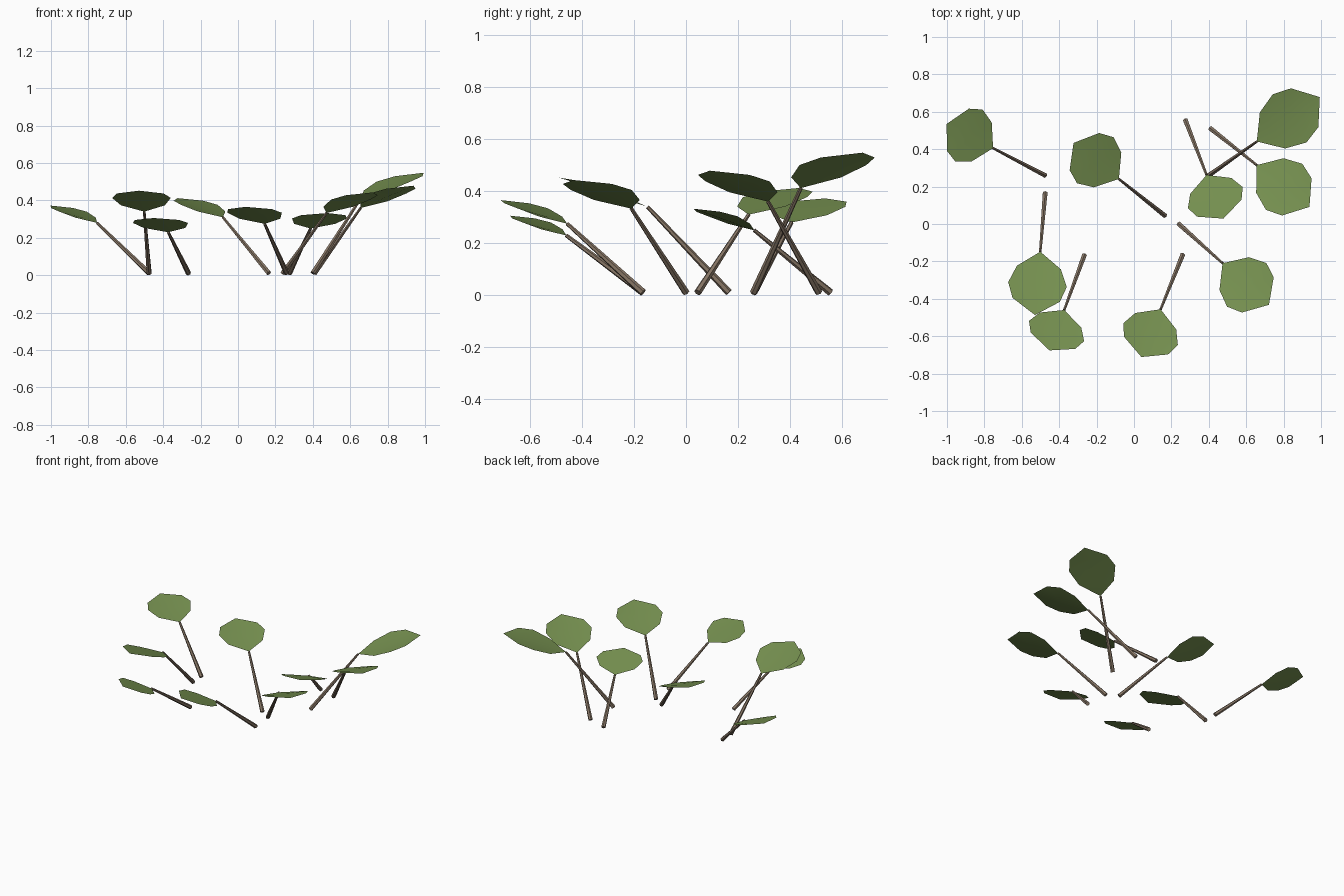
import bpy
import bmesh
from math import radians
from mathutils import Vector

cube = bpy.data.objects.get("Cube")
if cube:
    bpy.data.objects.remove(cube)


def make_material(name, color):
    mat = bpy.data.materials.new(name)
    mat.use_nodes = True
    mat.diffuse_color = color
    shader = mat.node_tree.nodes["Principled BSDF"]
    shader.inputs["Base Color"].default_value = color
    shader.inputs["Roughness"].default_value = 0.9
    return mat


LEAF_GREEN = make_material("leaf_green", (0.18, 0.28, 0.08, 1))
STEM_BROWN = make_material("stem_brown", (0.24, 0.18, 0.13, 1))
REACH = 0.314  # horizontal run of every stem

# Half outline of a leaf: length and rise (per unit height), half width
HALF_LEAF = [(0.25, 0.118, 0.10), (0.52, 0.157, 0.215), (0.76, 0.127, 0.285)]
TIP_RISE = 0.33


def add_object(name, bm, mat, place):
    mesh = bpy.data.meshes.new(name)
    bm.to_mesh(mesh)
    bm.free()
    mesh.materials.append(mat)
    obj = bpy.data.objects.new(name, mesh)
    bpy.context.collection.objects.link(obj)
    x, y, angle = place
    obj.location = (x, y, 0)
    obj.rotation_euler.z = radians(angle)
    return obj


# Tapered six-sided stem leaning along local +x
def add_stem(name, place, height):
    start, end = Vector((0, 0, 0.011)), Vector((REACH, 0, height))
    axis = end - start
    bm = bmesh.new()
    bmesh.ops.create_cone(bm, cap_ends=True, segments=6, radius1=0.0145,
                          radius2=0.0075, depth=axis.length)
    bmesh.ops.rotate(bm, verts=bm.verts,
                     matrix=axis.to_track_quat("Z", "Y").to_matrix())
    bmesh.ops.translate(bm, verts=bm.verts, vec=(start + end) / 2)
    add_object(name, bm, STEM_BROWN, place)


# Thin leaf, lightly folded along its midrib
def add_leaf(name, place, height):
    bm = bmesh.new()

    def point(length, width, rise):
        return bm.verts.new((REACH + length * height, width,
                             height * (1 + rise)))

    root = point(0, 0, 0)
    ribs = [point(l, 0, l * TIP_RISE) for l, w, r in HALF_LEAF]
    tip = point(1, 0, TIP_RISE)
    for side in (1, -1):
        edge = [point(l, side * w, r) for l, w, r in HALF_LEAF]
        faces = [(root, ribs[0], edge[0]), (ribs[-1], tip, edge[-1])]
        for i in range(len(edge) - 1):
            faces.append((ribs[i], ribs[i + 1], edge[i + 1], edge[i]))
        for face in faces:
            bm.faces.new(face if side > 0 else face[::-1])
    for face in bm.faces:
        face.smooth = True
    add_object(name, bm, LEAF_GREEN, place)


# Each sprout: base x, base y, heading in degrees, height
SPROUTS = [
    (-0.475, 0.26, 152.4, 0.28),
    (0.165, 0.045, 141.5, 0.31),
    (-0.475, 0.165, 265.2, 0.34),
    (0.24, 0.0, -41.9, 0.333),
    (-0.265, -0.165, 249.9, 0.23),
    (0.26, -0.165, 248.0, 0.275),
    (0.275, 0.555, -68.9, 0.25),
    (0.41, 0.51, -38.4, 0.36),
    (0.40, 0.26, 35.2, 0.412),
]
for number, (x, y, heading, height) in enumerate(SPROUTS, 1):
    add_stem(f"stem_{number}", (x, y, heading), height)
    add_leaf(f"leaf_{number}", (x, y, heading), height)
